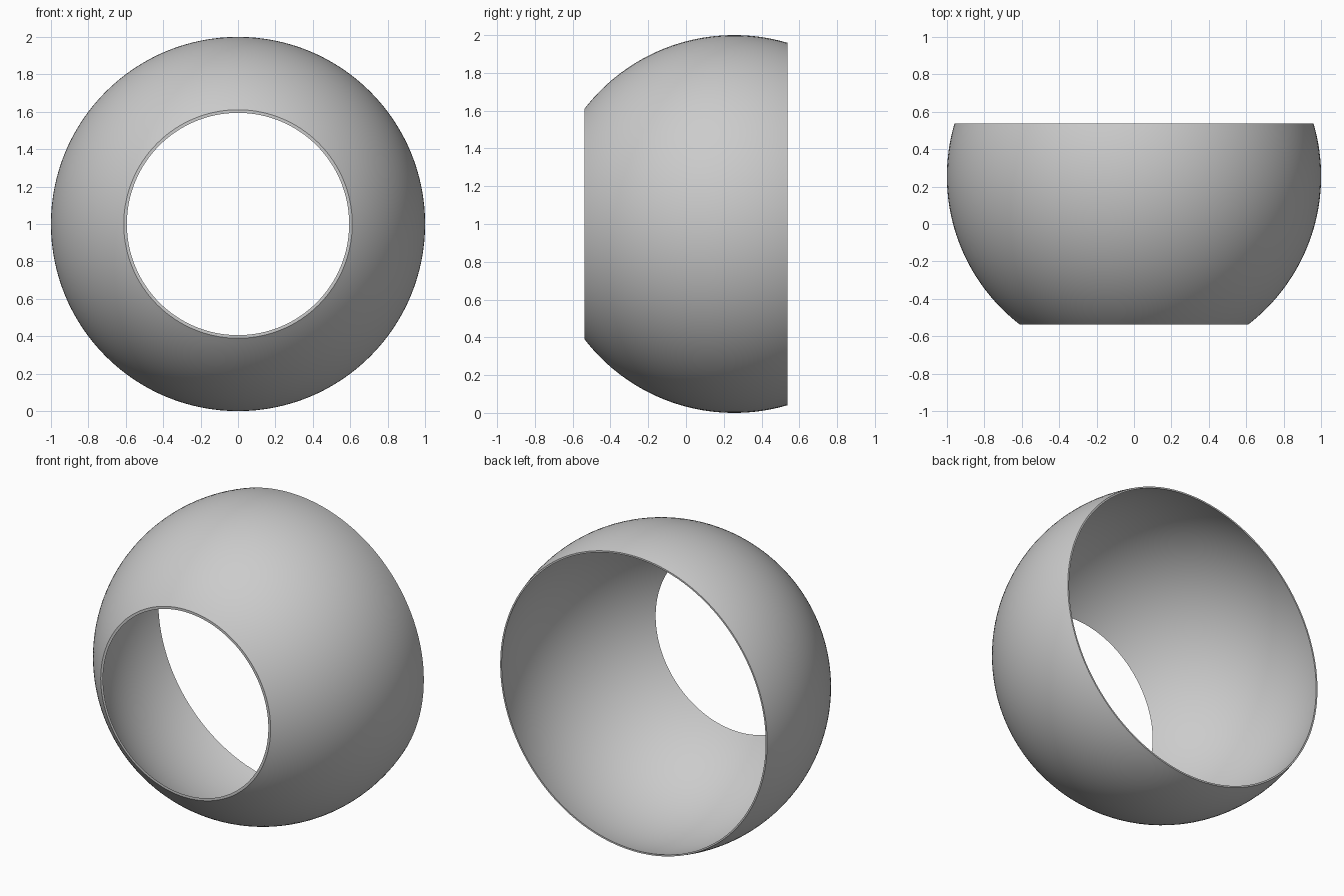
import bpy, bmesh, math

if "Cube" in bpy.data.objects:
    bpy.data.objects.remove(bpy.data.objects["Cube"])

R_OUT, R_IN = 1.0, 0.99      # outer and inner sphere radii
Y_MID = 0.255                # sphere centre along y
Y_FRONT, Y_BACK = -0.537, 0.537
STEPS, SIDES = 40, 128


def arc(radius):
    """Half-profile of a sphere cut flat at the front and back planes."""
    a0 = math.acos((Y_FRONT - Y_MID) / radius)
    a1 = math.acos((Y_BACK - Y_MID) / radius)
    angles = [a0 + (a1 - a0) * i / STEPS for i in range(STEPS + 1)]
    return [(radius * math.sin(a), Y_MID + radius * math.cos(a)) for a in angles]


# closed wall profile: outside front to back, then inside back to front
profile = arc(R_OUT) + arc(R_IN)[::-1]

# revolve the profile around the y axis
bm = bmesh.new()
rings = []
for s in range(SIDES):
    t = 2 * math.pi * s / SIDES
    rings.append([bm.verts.new((r * math.cos(t), y, 1 + r * math.sin(t)))
                  for r, y in profile])
n = len(profile)
for s in range(SIDES):
    a, b = rings[s], rings[(s + 1) % SIDES]
    for i in range(n):
        j = (i + 1) % n
        bm.faces.new((a[i], a[j], b[j], b[i]))
bmesh.ops.recalc_face_normals(bm, faces=bm.faces)

mesh = bpy.data.meshes.new("sphere_shell")
bm.to_mesh(mesh)
bm.free()
shell = bpy.data.objects.new("sphere_shell", mesh)
bpy.context.collection.objects.link(shell)

# single plain grey
grey = bpy.data.materials.new("light_grey")
grey.diffuse_color = (0.6, 0.6, 0.6, 1)
grey.use_nodes = True
grey.node_tree.nodes["Principled BSDF"].inputs["Base Color"].default_value = grey.diffuse_color
mesh.materials.append(grey)

# smooth wall, crisp rims
bpy.context.view_layer.objects.active = shell
shell.select_set(True)
bpy.ops.object.shade_smooth_by_angle(angle=math.radians(30))
